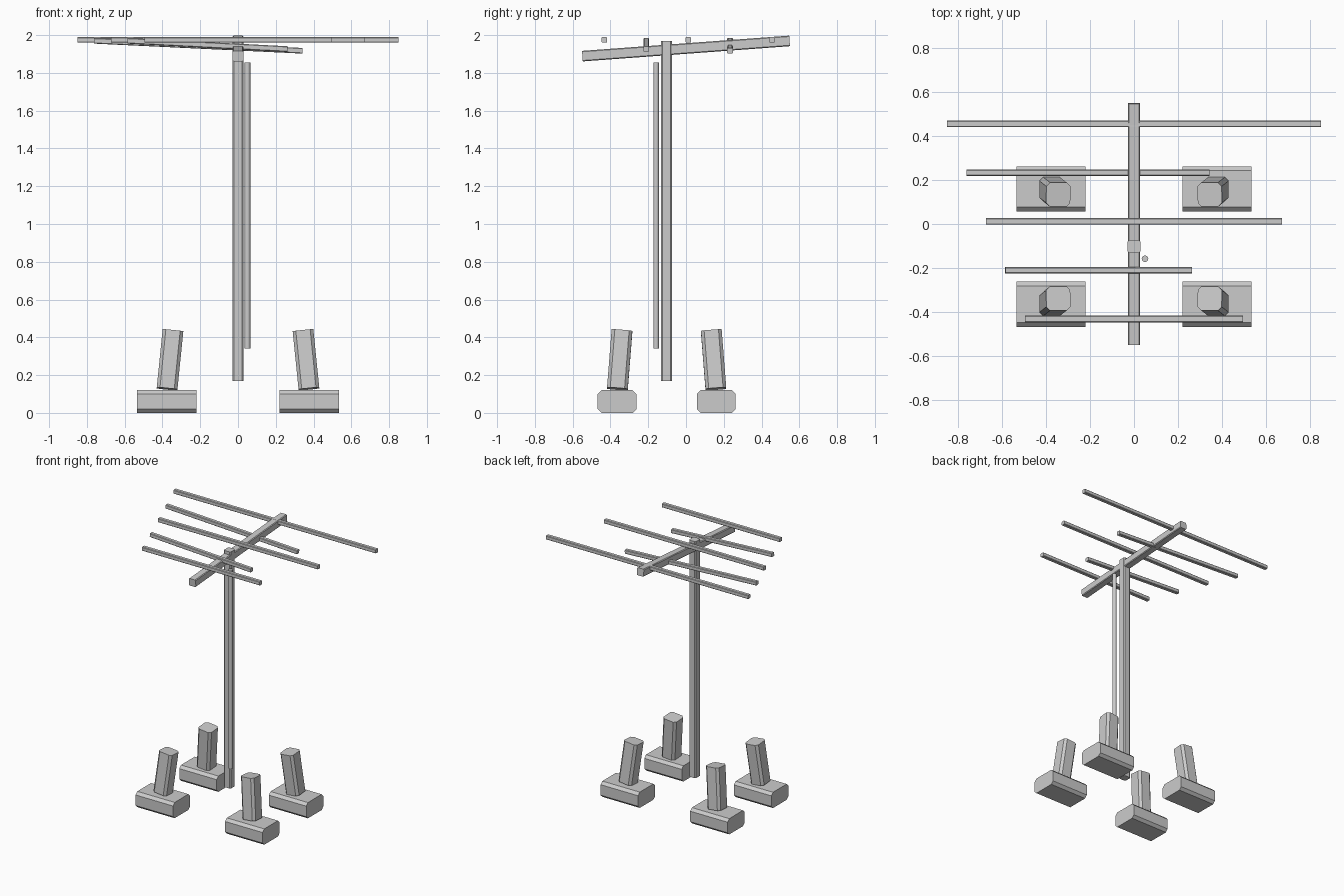
import bpy, bmesh
from math import radians
from mathutils import Matrix, Vector

cube = bpy.data.objects.get("Cube")
if cube:
    bpy.data.objects.remove(cube, do_unlink=True)

grey = bpy.data.materials.new("plain_grey")
grey.use_nodes = True
grey.diffuse_color = (0.6, 0.6, 0.6, 1)
grey.node_tree.nodes["Principled BSDF"].inputs["Base Color"].default_value = (0.6, 0.6, 0.6, 1)


def finish(name, bm, centre, tilt=(0, 0, 0)):
    mesh = bpy.data.meshes.new(name)
    bm.to_mesh(mesh)
    bm.free()
    mesh.materials.append(grey)
    obj = bpy.data.objects.new(name, mesh)
    obj.location = centre
    obj.rotation_euler = [radians(a) for a in tilt]
    bpy.context.collection.objects.link(obj)
    return obj


def beam(name, size, centre, axis, bevel, tilt=(0, 0, 0)):
    """Box whose four edges along the given axis are chamfered."""
    bm = bmesh.new()
    bmesh.ops.create_cube(bm, size=1, matrix=Matrix.Diagonal((*size, 1)))
    along = Vector([i == axis for i in range(3)])
    edges = [e for e in bm.edges
             if abs((e.verts[0].co - e.verts[1].co).normalized().dot(along)) > 0.9]
    bmesh.ops.bevel(bm, geom=edges, offset=bevel, segments=1, affect='EDGES')
    return finish(name, bm, centre, tilt)


# Four footings, each with a stub leaning toward the middle
for row, y, lean in (("front", -0.365, -1), ("back", 0.16, 1)):
    for side, s in (("left", 1), ("right", -1)):
        beam(f"{row}_{side}_foot", (0.315, 0.205, 0.12), (0.377 * s, y, 0.06), 0, 0.02)
        beam(f"{row}_{side}_stub", (0.11, 0.11, 0.31),
             (0.36 * s, y + (0.014 if lean < 0 else -0.014), 0.281), 2, 0.017,
             (4.5 * lean, -5.8 * s, 0))

# Mast and the thin pipe beside it
beam("mast", (0.058, 0.06, 1.8), (0, -0.103, 1.07), 2, 0.008)
bm = bmesh.new()
bmesh.ops.create_cone(bm, cap_ends=True, segments=12, radius1=0.015, radius2=0.015, depth=1.515)
pipe = finish("cable_pipe", bm, (0.05, -0.158, 1.098))
for face in pipe.data.polygons:
    face.use_smooth = len(face.vertices) == 4

# Sloping boom
beam("boom", (0.056, 1.1, 0.056), (0, 0, 1.929), 1, 0.005, (4.2, 0, 0))

# Cross rods: y, right end, left end, height at right end, height at left end
rods = ((0.455, -0.85, 0.85, 1.975, 1.975),
        (0.233, -0.762, 0.342, 1.97, 1.917),
        (0.012, -0.672, 0.672, 1.975, 1.975),
        (-0.21, -0.585, 0.262, 1.97, 1.926),
        (-0.432, -0.495, 0.495, 1.975, 1.975))
for n, (y, x0, x1, z0, z1) in enumerate(rods):
    span = Vector((x1 - x0, 0, z1 - z0))
    rod = beam(f"cross_rod_{n + 1}", (span.length, 0.03, 0.03),
               ((x0 + x1) / 2, y, (z0 + z1) / 2), 0, 0.004)
    rod.rotation_euler = Vector((1, 0, 0)).rotation_difference(span).to_euler()
